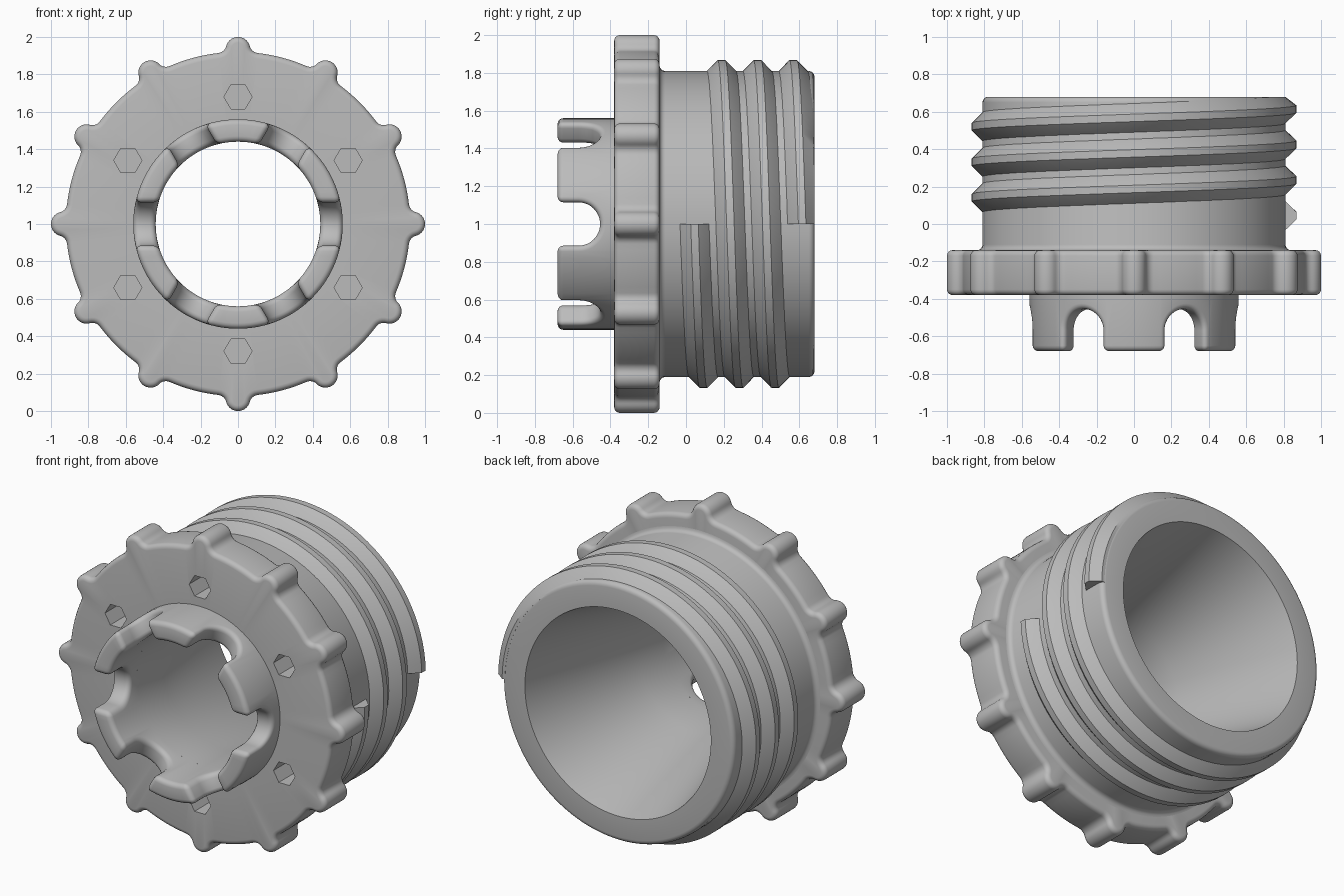
import bpy, bmesh
from math import sin, cos, asin, acos, atan2, pi, radians, hypot

cube = bpy.data.objects.get("Cube")
if cube:
    bpy.data.objects.remove(cube, do_unlink=True)

GREY = (0.5, 0.5, 0.5, 1.0)
mat = bpy.data.materials.new("plain grey")
mat.use_nodes = True
mat.diffuse_color = GREY
mat.node_tree.nodes["Principled BSDF"].inputs["Base Color"].default_value = GREY


def polar(r, a, y):
    """Point at radius r and angle a around the part's axis."""
    return (r * cos(a), y, 1 + r * sin(a))


def arc(cx, cy, r, a0, a1, n):
    steps = [a0 + (a1 - a0) * i / n for i in range(n + 1)]
    return [(cx + r * cos(a), cy + r * sin(a)) for a in steps]


def smooth(ob):
    bpy.ops.object.select_all(action="DESELECT")
    ob.select_set(True)
    bpy.context.view_layer.objects.active = ob
    bpy.ops.object.shade_smooth_by_angle(angle=radians(32))


def skin(name, rows, wrap_rows, wrap_cols, caps=False):
    """Join equal-length rows of points into a quad surface."""
    bm = bmesh.new()
    grid = [[bm.verts.new(p) for p in row] for row in rows]
    nr, nc = len(rows), len(rows[0])
    for i in range(nr if wrap_rows else nr - 1):
        for j in range(nc if wrap_cols else nc - 1):
            k, m = (i + 1) % nr, (j + 1) % nc
            bm.faces.new((grid[i][j], grid[i][m], grid[k][m], grid[k][j]))
    if caps:
        bm.faces.new(grid[0])
        bm.faces.new(grid[-1])
    bmesh.ops.remove_doubles(bm, verts=bm.verts, dist=1e-5)
    bmesh.ops.dissolve_degenerate(bm, dist=1e-5, edges=bm.edges)
    bmesh.ops.recalc_face_normals(bm, faces=bm.faces)
    me = bpy.data.meshes.new(name)
    bm.to_mesh(me)
    bm.free()
    me.materials.append(mat)
    ob = bpy.data.objects.new(name, me)
    bpy.context.collection.objects.link(ob)
    smooth(ob)
    return ob


# Threaded body: lathed wall with a straight bore opening into a cone
profile = [(0.44, -0.38), (0.44, -0.13), (0.65, 0.68)]
profile += arc(0.78, 0.65, 0.03, pi / 2, 0, 4)
profile += arc(0.84, -0.11, 0.03, pi, 1.5 * pi, 4)
profile += [(0.82, -0.2), (0.53, -0.2), (0.53, -0.38)]
SEG = 120
skin("threaded_body", [[polar(r, 2 * pi * i / SEG, y) for r, y in profile]
                       for i in range(SEG)], True, True)

# Helical thread: three turns of a trapezoid ridge
TURNS, PITCH, STEPS = 3, 0.19, 96
ridge = [(-0.09, 0.79), (-0.077, 0.81), (-0.02, 0.868),
         (0.02, 0.868), (0.077, 0.81), (0.09, 0.79)]
rows = []
for i in range(TURNS * STEPS + 1):
    turn = i / STEPS
    rows.append([polar(r, -2 * pi * turn, min(0.045 + PITCH * turn + dy, 0.679))
                 for dy, r in ridge])
skin("screw_thread", rows, False, True, caps=True)

# Grip flange: disc outline with twelve blended knobs and rounded rims
KNOBS, RIM, KNOB, FILLET = 12, 0.92, 0.065, 0.05
KNOB_POS, ROUND = 0.935, 0.03


def flange_outline(d):
    """Polar outline (radius, angle), moved inward by d."""
    q = RIM + FILLET
    a = acos((q * q + KNOB_POS ** 2 - (KNOB + FILLET) ** 2) / (2 * q * KNOB_POS))
    fx, fy = q * cos(a), q * sin(a)
    t = atan2(fy, fx - KNOB_POS)
    half = arc(KNOB_POS, 0, KNOB - d, 0, t, 8)
    half += arc(fx, fy, FILLET + d, t - pi, a - pi, 6)[1:]
    half += arc(0, 0, RIM - d, a, pi / KNOBS, 4)[1:]
    half = [(hypot(x, y), atan2(y, x)) for x, y in half]
    unit = [(r, -b) for r, b in half[:0:-1]] + half[:-1]
    return [(r, b + 2 * pi * k / KNOBS) for k in range(KNOBS) for r, b in unit]


def ring(d, y):
    return [polar(r, a, y) for r, a in flange_outline(d)]


def inner_ring(y):
    return [polar(0.53, a, y) for r, a in flange_outline(ROUND)]


FRONT, BACK = -0.38, -0.14
edge = [(ROUND * (1 - sin(t)), ROUND * (1 - cos(t))) for t in
        [pi / 2 * i / 4 for i in range(5)]]
rows = [inner_ring(FRONT)]
rows += [ring(d, FRONT + h) for d, h in edge]
rows += [ring(d, BACK - h) for d, h in reversed(edge)]
rows += [inner_ring(BACK)]
flange = skin("grip_flange", rows, True, True)

# Six blind hexagonal sockets in the flange face
rows = [[], []]
bm = bmesh.new()
for k in range(6):
    x, _, z = polar(0.68, pi / 6 + k * pi / 3, 0)
    ends = [[bm.verts.new((x + 0.075 * cos(j * pi / 3), y, z + 0.075 * sin(j * pi / 3)))
             for j in range(6)] for y in (FRONT - 0.1, FRONT + 0.15)]
    for e in ends:
        bm.faces.new(e)
    for j in range(6):
        m = (j + 1) % 6
        bm.faces.new((ends[0][j], ends[0][m], ends[1][m], ends[1][j]))
bmesh.ops.recalc_face_normals(bm, faces=bm.faces)
me = bpy.data.meshes.new("socket_cutter")
bm.to_mesh(me)
bm.free()
me.materials.append(mat)
cutter = bpy.data.objects.new("socket_cutter", me)
bpy.context.collection.objects.link(cutter)
cut = flange.modifiers.new("sockets", "BOOLEAN")
cut.operation, cut.solver, cut.object = "DIFFERENCE", "EXACT", cutter
bpy.context.view_layer.objects.active = flange
bpy.ops.object.modifier_apply(modifier=cut.name)
bpy.data.objects.remove(cutter, do_unlink=True)
smooth(flange)

# Slotted crown: tube whose front edge follows six U-shaped slots
INNER, OUTER, SLOT, TIP = 0.44, 0.56, 0.115, -0.68


def crown_edge(r, d):
    """Front edge (angle, y) at radius r, moved into the material by d."""
    half = arc(0, -0.57, SLOT + d, pi / 2, 0, 12)
    half += arc(SLOT + ROUND, TIP + ROUND, ROUND - d, pi, 1.5 * pi, 4)
    half = [(asin(t / r), y) for t, y in half]
    last = half[-1][0]
    half += [(last + (pi / 6 - last) * i / 4, TIP + d) for i in range(1, 5)]
    unit = [(-a, y) for a, y in half[:0:-1]] + half[:-1]
    return [(a + k * pi / 3, y) for k in range(6) for a, y in unit]


lip = [(INNER + h, d) for d, h in edge] + [(OUTER - h, d) for d, h in reversed(edge)]
rows = [[polar(r, a, y) for a, y in crown_edge(r, d)] for r, d in lip]
rows.insert(0, [polar(INNER, a, FRONT) for a, y in crown_edge(INNER, ROUND)])
rows.append([polar(OUTER, a, FRONT) for a, y in crown_edge(OUTER, ROUND)])
skin("slotted_crown", rows, False, True)
